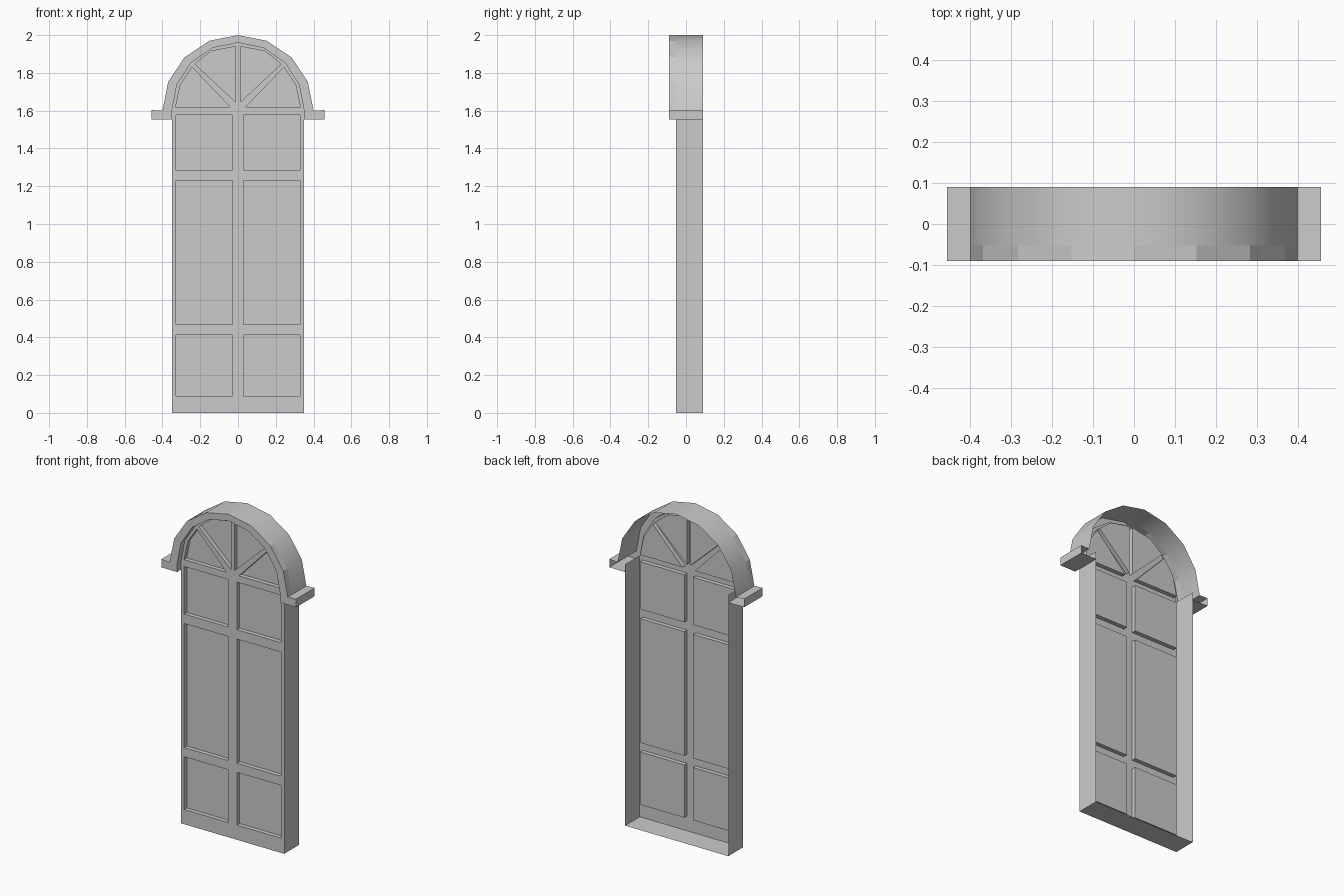
import bpy, bmesh
from math import sin, cos, pi

if "Cube" in bpy.data.objects:
    bpy.data.objects.remove(bpy.data.objects["Cube"])

FRONT, FACE, PANE, BACK = -0.09, -0.052, -0.026, 0.09
SPRING = 1.6


def arc(rx, rz):
    """Half ellipse of 8 segments, from left to right."""
    return [(-rx * cos(pi * i / 8), SPRING + rz * sin(pi * i / 8)) for i in range(9)]


def mirror(pts):
    return [(-x, z) for x, z in reversed(pts)]


def ring(bm, pts, y):
    return [bm.verts.new((x, y, z)) for x, z in pts]


def wall(bm, a, b, closed=False):
    """Quads joining two matching rows of vertices."""
    faces = []
    for i in range(len(a) if closed else len(a) - 1):
        j = (i + 1) % len(a)
        faces.append(bm.faces.new((a[i], a[j], b[j], b[i])))
    return faces


def finish(bm, name, smooth=False):
    bmesh.ops.recalc_face_normals(bm, faces=bm.faces)
    bm.normal_update()
    # the open shells must face forwards, or upwards for the vault
    if sum(f.calc_area() * (f.normal.z - 5 * f.normal.y) for f in bm.faces) < 0:
        bmesh.ops.reverse_faces(bm, faces=bm.faces)
    for f in bm.faces:
        f.smooth = smooth
    mesh = bpy.data.meshes.new(name)
    bm.to_mesh(mesh)
    bm.free()
    obj = bpy.data.objects.new(name, mesh)
    bpy.context.collection.objects.link(obj)
    return obj


# Panes on the left half: three rectangles and two fan lights
half_panes = [[(-0.328, z0), (-0.03, z0), (-0.03, z1), (-0.328, z1)]
              for z0, z1 in ((0.09, 0.413), (0.469, 1.229), (1.287, 1.578))]
half_panes.append([(-0.33, 1.62), (-0.042, 1.62), (-0.243, 1.83), (-0.305, 1.738)])
half_panes.append([(-0.012, 1.645), (-0.012, 1.94), (-0.142, 1.915), (-0.228, 1.847)])
panes = half_panes + [mirror(p) for p in half_panes]

# Door leaf: front sheet with recessed panes, sides and bottom, open back
inner = arc(0.35, 0.36)
bm = bmesh.new()
outline = ring(bm, [(-0.35, 0)] + inner + [(0.35, 0)], FACE)
loops = [outline] + [ring(bm, p, FACE) for p in panes]
edges = [bm.edges.new((lp[i - 1], lp[i])) for lp in loops for i in range(len(lp))]
bmesh.ops.triangle_fill(bm, use_beauty=True, use_dissolve=False, edges=edges,
                        normal=(0, -1, 0))
for lp, pts in zip(loops[1:], panes):
    deep = ring(bm, pts, PANE)
    wall(bm, lp, deep, closed=True)
    bm.faces.new(deep)
sides = [(-0.35, SPRING), (-0.35, 0), (0.35, 0), (0.35, SPRING)]
wall(bm, [outline[1], outline[0], outline[-1], outline[-2]], ring(bm, sides, BACK))
finish(bm, "door_leaf")

# Arched hood: front band, reveal, flat front strip and side ledges
outer = arc(0.4, 0.4)
ledge = [(-0.35, 1.553), (-0.457, 1.553), (-0.457, 1.603)]
bm = bmesh.new()
out_path = ledge + outer + mirror(ledge)
in_path = [ledge[0]] + inner + [mirror(ledge)[-1]]
a = ring(bm, out_path, FRONT)
b = ring(bm, inner, FRONT)
bm.faces.new(a + b[::-1])
c = ring(bm, out_path, FACE)
wall(bm, a, c)
wall(bm, [a[0]] + b + [a[-1]], [c[0]] + ring(bm, inner, FACE) + [c[-1]])
n = len(ledge)
wall(bm, c[:n + 1], ring(bm, out_path[:n + 1], BACK))
wall(bm, c[-n - 1:], ring(bm, out_path[-n - 1:], BACK))
finish(bm, "hood_front_and_ledges")

# Smooth vault running back from the hood, open behind
bm = bmesh.new()
wall(bm, ring(bm, outer, FACE), ring(bm, outer, BACK))
finish(bm, "hood_vault", smooth=True)
